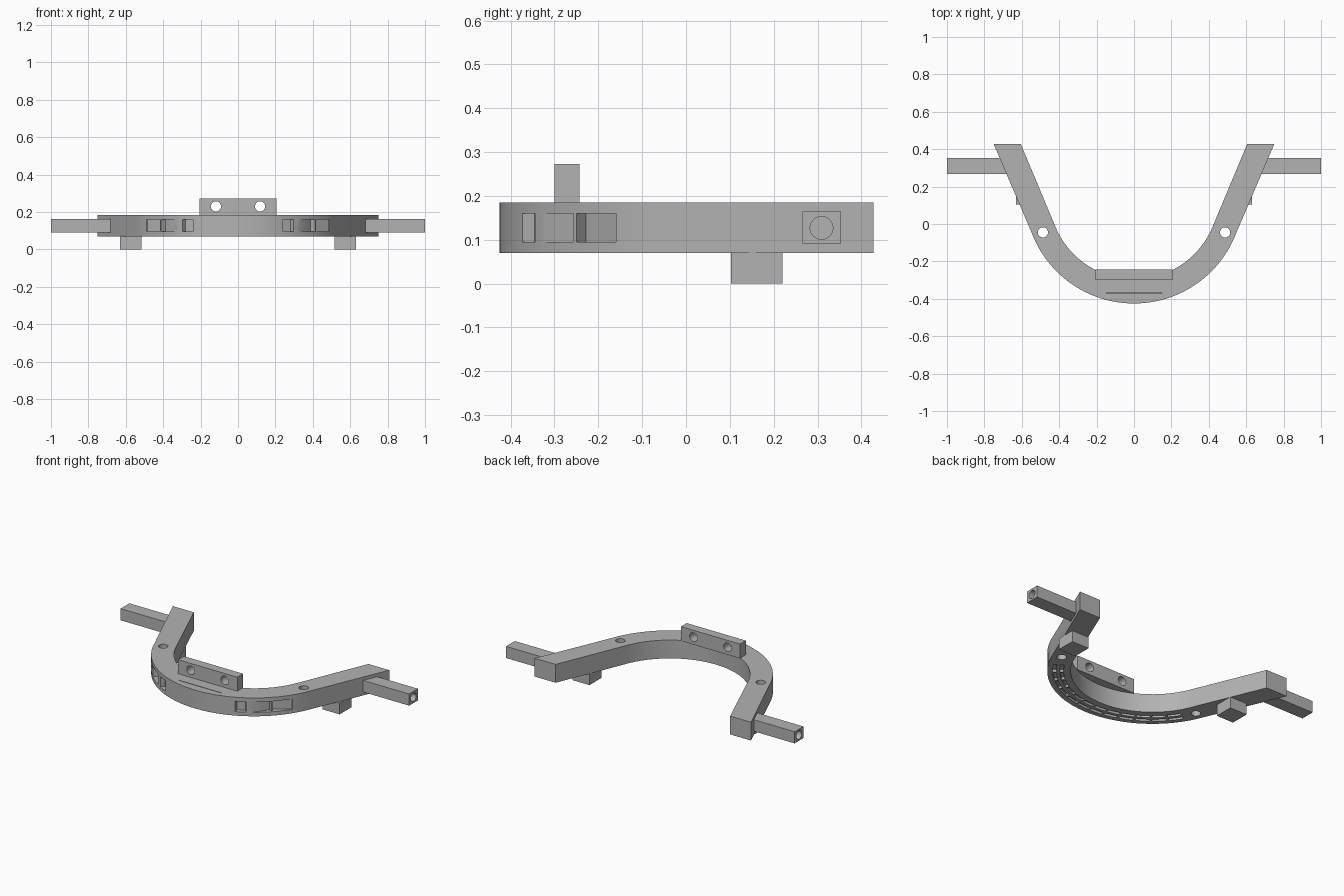
import bpy, bmesh
from math import radians, cos, sin, pi
from mathutils import Matrix

cube = bpy.data.objects.get("Cube")
if cube:
    bpy.data.objects.remove(cube, do_unlink=True)

grey = bpy.data.materials.new("plain grey")
grey.use_nodes = True
COLOUR = (0.45, 0.45, 0.45, 1)
grey.diffuse_color = COLOUR
grey.node_tree.nodes["Principled BSDF"].inputs["Base Color"].default_value = COLOUR

CENTRE_Y, OUTER, INNER = 0.16, 0.585, 0.455
LOW, HIGH = 0.07, 0.185


def arc(radius, start, end, steps):
    """Points on the band's circle between two angles in degrees."""
    angles = [radians(start + (end - start) * i / steps) for i in range(steps + 1)]
    return [(radius * cos(a), CENTRE_Y + radius * sin(a)) for a in angles]


def add_prism(bm, points, z0, z1):
    low = [bm.verts.new((x, y, z0)) for x, y in points]
    high = [bm.verts.new((x, y, z1)) for x, y in points]
    bm.faces.new(low[::-1])
    bm.faces.new(high)
    n = len(points)
    for i in range(n):
        j = (i + 1) % n
        bm.faces.new((low[i], low[j], high[j], high[i]))


def add_box(bm, x0, x1, y0, y1, z0, z1):
    add_prism(bm, [(x0, y0), (x1, y0), (x1, y1), (x0, y1)], z0, z1)


def add_cylinder(bm, centre, radius, depth, axis="Z"):
    turn = {"Z": Matrix(), "X": Matrix.Rotation(pi / 2, 4, "Y"),
            "Y": Matrix.Rotation(pi / 2, 4, "X")}[axis]
    bmesh.ops.create_cone(bm, cap_ends=True, segments=32, radius1=radius, radius2=radius,
                          depth=depth, matrix=Matrix.Translation(centre) @ turn)


def make_object(name, bm):
    bmesh.ops.recalc_face_normals(bm, faces=bm.faces)
    mesh = bpy.data.meshes.new(name)
    bm.to_mesh(mesh)
    bm.free()
    mesh.materials.append(grey)
    obj = bpy.data.objects.new(name, mesh)
    bpy.context.collection.objects.link(obj)
    return obj


def cut(obj, cutter_bm):
    cutter = make_object("cutter", cutter_bm)
    cutter.hide_render = True
    mod = obj.modifiers.new("cut", "BOOLEAN")
    mod.operation, mod.solver, mod.object = "DIFFERENCE", "EXACT", cutter
    bpy.context.view_layer.objects.active = obj
    bpy.ops.object.modifier_apply(modifier=mod.name)
    bpy.data.objects.remove(cutter, do_unlink=True)


def shade(obj):
    bpy.ops.object.select_all(action="DESELECT")
    obj.select_set(True)
    bpy.context.view_layer.objects.active = obj
    bpy.ops.object.shade_smooth_by_angle(angle=radians(25))


# Curved band with two splayed arms
bm = bmesh.new()
outline = ([(-0.75, 0.427)] + arc(OUTER, 201, 339, 72) + [(0.75, 0.427), (0.605, 0.427)]
           + arc(INNER, 339, 201, 72) + [(-0.605, 0.427)])
add_prism(bm, outline, LOW, HIGH)
band = make_object("curved_band", bm)

# Slit, pin holes, strap windows and underside grooves
bm = bmesh.new()
add_box(bm, -0.15, 0.15, -0.372, -0.368, 0.13, 0.2)
for s in (-1, 1):
    add_cylinder(bm, (s * 0.487, -0.045, 0.13), 0.027, 0.3)
    windows = [
        [(0.245, -0.39), (0.31, -0.36), (0.28, -0.325), (0.235, -0.345)],
        [(0.327, -0.327), (0.42, -0.262), (0.388, -0.24)],
        [(0.42, -0.252), (0.5, -0.16), (0.485, -0.16), (0.39, -0.228)],
    ]
    for points in windows:
        add_prism(bm, [(s * x, y) for x, y in points], 0.095, 0.16)
for i in range(12):
    start = 212 + i * 9.75
    add_prism(bm, arc(0.555, start, start + 8.5, 4) + arc(0.535, start + 8.5, start, 4),
              0.05, 0.085)
    add_prism(bm, arc(0.515, start, start + 8.5, 4) + arc(0.495, start + 8.5, start, 4),
              0.05, 0.085)
cut(band, bm)
shade(band)

# Upright mounting plate with two holes
bm = bmesh.new()
add_box(bm, -0.205, 0.205, -0.3, -0.243, HIGH - 0.002, 0.273)
plate = make_object("mounting_plate", bm)
bm = bmesh.new()
for s in (-1, 1):
    add_cylinder(bm, (s * 0.118, -0.27, 0.23), 0.027, 0.2, "Y")
cut(plate, bm)
shade(plate)

# Side rods with bored ends, and feet below the arms
for side, s in (("left", 1), ("right", -1)):
    bm = bmesh.new()
    add_box(bm, s * 0.66, s * 1.0, 0.266, 0.353, 0.091, 0.164)
    rod = make_object(side + "_side_rod", bm)
    bm = bmesh.new()
    add_cylinder(bm, (s * 0.95, 0.309, 0.127), 0.026, 0.3, "X")
    cut(rod, bm)
    shade(rod)

    bm = bmesh.new()
    add_box(bm, s * 0.515, s * 0.632, 0.103, 0.22, 0, LOW + 0.001)
    make_object(side + "_foot", bm)
